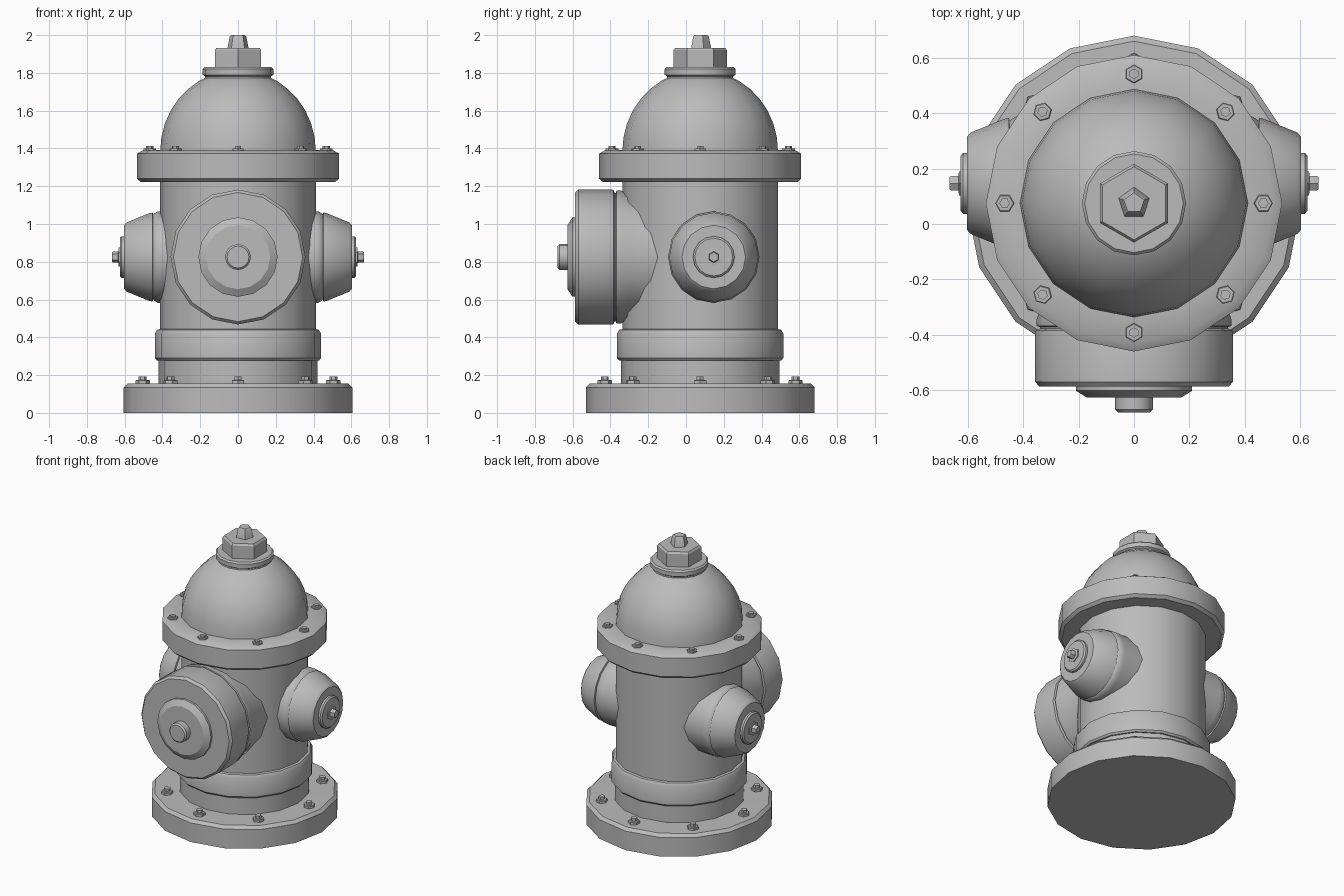
import bpy, bmesh, math
from mathutils import Matrix, Vector

if "Cube" in bpy.data.objects:
    bpy.data.objects.remove(bpy.data.objects["Cube"])

CY = 0.075      # y of the barrel axis
NZ = 0.825      # height of the outlets

mat = bpy.data.materials.new("plain_grey")
mat.diffuse_color = (0.5, 0.5, 0.5, 1)
mat.use_nodes = True
mat.node_tree.nodes["Principled BSDF"].inputs["Base Color"].default_value = mat.diffuse_color


def lathe(name, profile, origin=(0, CY, 0), axis=(0, 0, 1), sides=16, phase=0.0, angle=32):
    """Closed solid of revolution from (radius, height) points along an axis."""
    bm = bmesh.new()
    rings = []
    for r, h in profile:
        rings.append([bm.verts.new((r * math.cos(phase + 2 * math.pi * i / sides),
                                    r * math.sin(phase + 2 * math.pi * i / sides), h))
                      for i in range(sides)])
    for a, b in zip(rings, rings[1:]):
        for i in range(sides):
            j = (i + 1) % sides
            bm.faces.new((a[i], a[j], b[j], b[i]))
    bm.faces.new(rings[0][::-1])
    bm.faces.new(rings[-1])
    bmesh.ops.recalc_face_normals(bm, faces=bm.faces)
    ax = Vector(axis)
    if abs(ax.z) < 0.5:      # horizontal axis, keep one vertex pointing up
        up = Vector((0, 0, 1))
        rot = Matrix((up, ax.cross(up), ax)).transposed().to_4x4()
    else:
        rot = Matrix.Identity(4)
    bm.transform(Matrix.Translation(origin) @ rot)
    me = bpy.data.meshes.new(name)
    bm.to_mesh(me)
    bm.free()
    for p in me.polygons:
        p.use_smooth = True
    me.set_sharp_from_angle(angle=math.radians(angle))
    me.materials.append(mat)
    ob = bpy.data.objects.new(name, me)
    bpy.context.collection.objects.link(ob)
    return ob


# base plate and barrel
lathe("base_plate", [(0.605, 0), (0.605, 0.135), (0.585, 0.155), (0.40, 0.157)])
lathe("barrel", [(0.42, 0.15), (0.42, 0.285), (0.412, 0.29), (0.412, 1.24)])
lathe("barrel_band", [(0.41, 0.278), (0.43, 0.278), (0.44, 0.29), (0.44, 0.42),
                      (0.428, 0.44), (0.405, 0.445)])

# upper flange and dome
lathe("upper_flange", [(0.40, 1.222), (0.515, 1.222), (0.535, 1.24), (0.535, 1.372),
                       (0.505, 1.39), (0.40, 1.392)])
dome = [(0.412 * math.cos(math.radians(a)), 1.385 + 0.43 * math.sin(math.radians(a)))
        for a in range(0, 71, 10)]
lathe("dome", dome)

# operating nut on top
lathe("top_collar", [(0.175, 1.75), (0.175, 1.782), (0.188, 1.79), (0.188, 1.82),
                     (0.178, 1.83)])
lathe("top_hex_nut", [(0.142, 1.825), (0.142, 1.92), (0.132, 1.933)],
      sides=6, phase=math.pi / 2)
lathe("top_stem", [(0.06, 1.925), (0.046, 1.992), (0.038, 2.0)], sides=5, phase=math.pi / 2)

# flange bolts: washer-like hex with a smaller hex on it
for label, radius, z, s in (("base", 0.505, 0.155, 1.0), ("upper", 0.467, 1.39, 0.9)):
    for k in range(8):
        a = k * math.pi / 4
        o = (radius * math.cos(a), CY + radius * math.sin(a), z)
        hgt = 0.038 if label == "base" else 0.022
        lathe(f"{label}_bolt_{k}",
              [(0.038 * s, -0.01), (0.038 * s, hgt * 0.4), (0.034 * s, hgt * 0.5),
               (0.021 * s, hgt * 0.5), (0.021 * s, hgt)],
              origin=o, sides=6, phase=a)

# large front outlet, heights measured outward from y = 0
front = dict(origin=(0, 0, NZ), axis=(0, -1, 0))
lathe("front_neck", [(0.335, 0.0), (0.337, 0.30), (0.352, 0.345), (0.352, 0.368),
                     (0.34, 0.372), (0.34, 0.39)], **front)
lathe("front_cap", [(0.34, 0.378), (0.355, 0.384), (0.357, 0.39), (0.357, 0.57),
                    (0.342, 0.587)], **front)
lathe("front_cap_disc", [(0.21, 0.58), (0.21, 0.602), (0.17, 0.627)], **front)
lathe("front_cap_stud", [(0.068, 0.62), (0.068, 0.67), (0.058, 0.68)], **front)

# small side outlets, mirrored left and right
for side, sx in (("right", 1), ("left", -1)):
    d = dict(origin=(0, 0.147, NZ), axis=(sx, 0, 0))
    lathe(f"{side}_neck", [(0.245, 0.0), (0.242, 0.40), (0.242, 0.425), (0.232, 0.442),
                           (0.22, 0.455)], **d)
    lathe(f"{side}_cap", [(0.22, 0.447), (0.236, 0.452), (0.232, 0.47), (0.183, 0.59),
                          (0.168, 0.603)], **d)
    lathe(f"{side}_cap_disc", [(0.11, 0.59), (0.11, 0.617), (0.10, 0.626)], **d)
    lathe(f"{side}_cap_bolt", [(0.05, 0.62), (0.05, 0.632), (0.03, 0.634), (0.03, 0.66),
                               (0.025, 0.667)], sides=6, **d)
